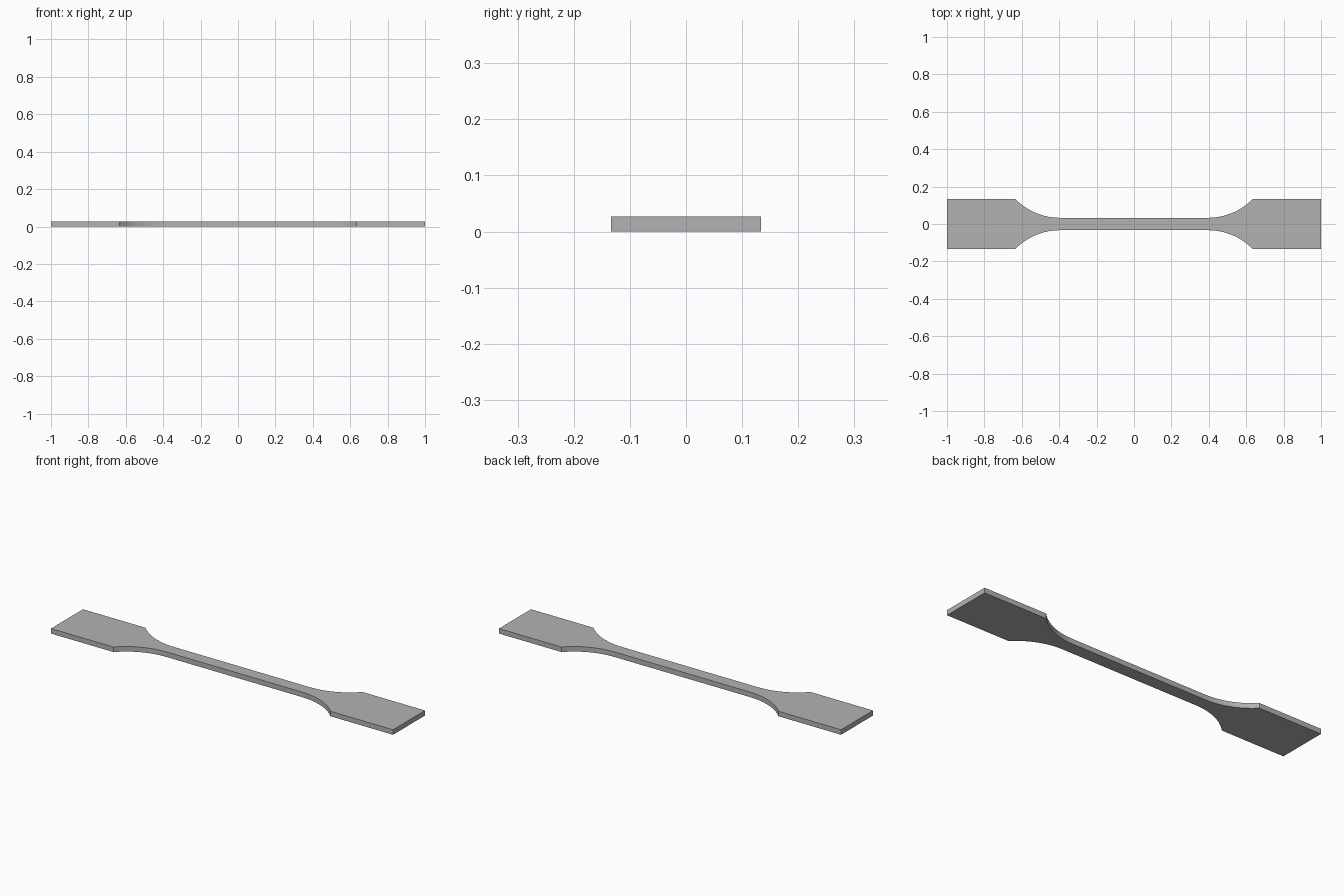
import bpy, bmesh
from math import sin, cos, acos

HALF_LENGTH, HALF_WIDTH, THICKNESS = 1.0, 0.1333, 0.0267
NECK_HALF, SHOULDER_X, RADIUS = 0.0333, 0.634, 0.333
ARC_STEPS = 24

cube = bpy.data.objects.get("Cube")
if cube:
    bpy.data.objects.remove(cube, do_unlink=True)

# Plain grey material
grey = bpy.data.materials.new("plain grey")
grey.use_nodes = True
colour = (0.45, 0.45, 0.45, 1)
grey.diffuse_color = colour
grey.node_tree.nodes["Principled BSDF"].inputs["Base Color"].default_value = colour

# One quarter of the outline: neck, concave fillet, wide grip tab
sweep = acos((RADIUS - (HALF_WIDTH - NECK_HALF)) / RADIUS)
neck_end = SHOULDER_X - RADIUS * sin(sweep)
quarter = []
for i in range(ARC_STEPS + 1):
    a = sweep * i / ARC_STEPS
    quarter.append((neck_end + RADIUS * sin(a), NECK_HALF + RADIUS * (1 - cos(a))))
quarter.append((HALF_LENGTH, HALF_WIDTH))

# Mirror the quarter into a closed outline
upper = [(-x, y) for x, y in reversed(quarter)] + quarter
outline = upper + [(x, -y) for x, y in reversed(upper)]

# Extrude the outline into a flat bar
bm = bmesh.new()
base = bm.faces.new([bm.verts.new((x, y, 0)) for x, y in outline])
top = bmesh.ops.extrude_face_region(bm, geom=[base], use_keep_orig=True)["geom"]
bmesh.ops.translate(bm, vec=(0, 0, THICKNESS),
                    verts=[v for v in top if isinstance(v, bmesh.types.BMVert)])
bmesh.ops.recalc_face_normals(bm, faces=bm.faces)
mesh = bpy.data.meshes.new("necked_test_bar")
bm.to_mesh(mesh)
bm.free()
mesh.materials.append(grey)

bar = bpy.data.objects.new("necked_test_bar", mesh)
bpy.context.collection.objects.link(bar)
bpy.context.view_layer.objects.active = bar
bar.select_set(True)
bpy.ops.object.shade_smooth_by_angle(angle=0.5)
